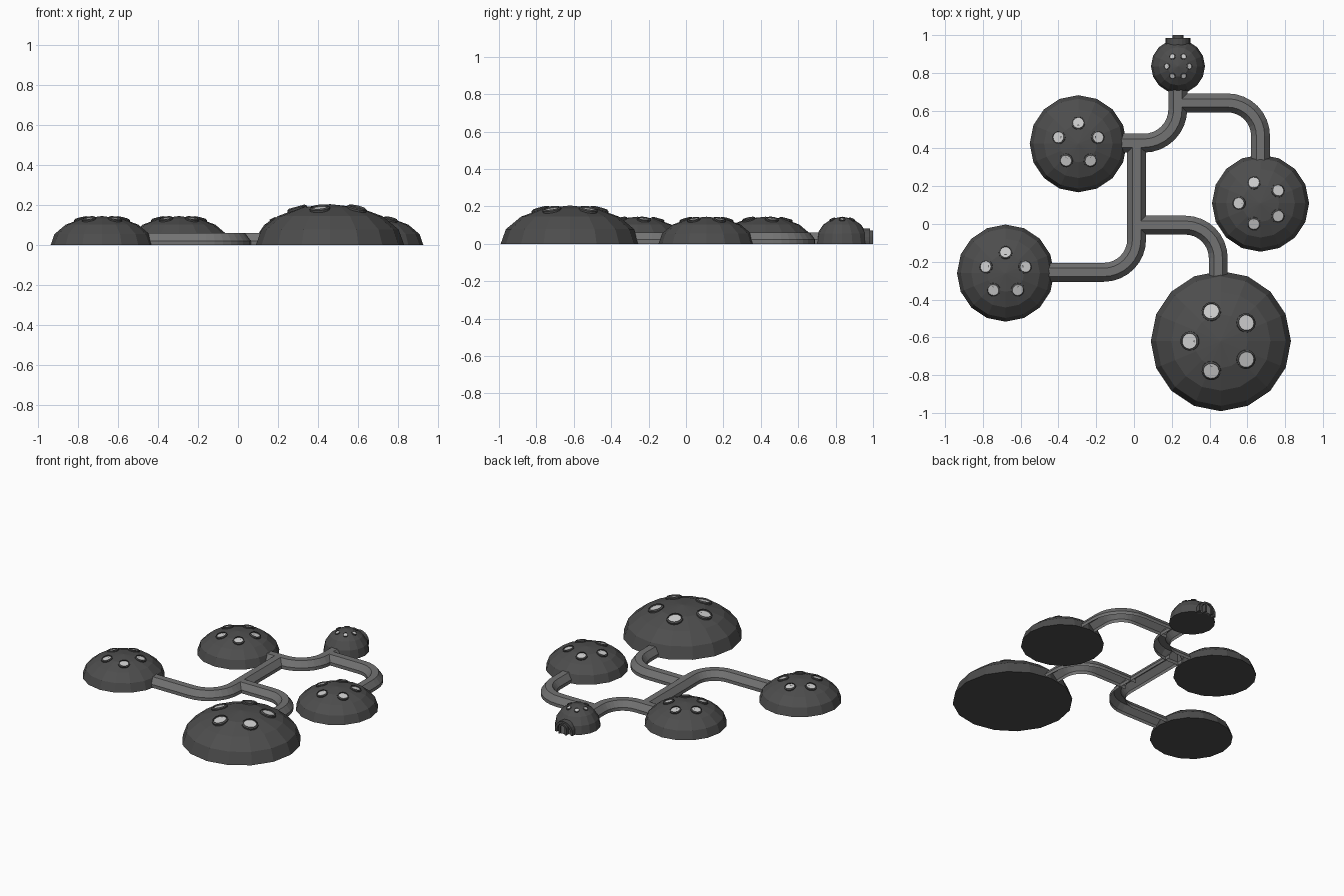
import bpy, bmesh
from math import pi, sin, cos, radians
from mathutils import Vector

if "Cube" in bpy.data.objects:
    bpy.data.objects.remove(bpy.data.objects["Cube"])


def material(name, v):
    m = bpy.data.materials.new(name)
    m.diffuse_color = (v, v, v, 1)
    m.use_nodes = True
    m.node_tree.nodes["Principled BSDF"].inputs["Base Color"].default_value = m.diffuse_color
    return m


DARK, GREY, PANE = material("dark", 0.075), material("grey", 0.17), material("pane", 0.6)


def make(name, verts, faces, mat):
    me = bpy.data.meshes.new(name)
    me.from_pydata(verts, [], faces)
    bm = bmesh.new()
    bm.from_mesh(me)
    bmesh.ops.recalc_face_normals(bm, faces=bm.faces)
    bm.to_mesh(me)
    bm.free()
    me.materials.append(mat)
    ob = bpy.data.objects.new(name, me)
    bpy.context.collection.objects.link(ob)
    return ob


def lathe(name, profile, n, mat, origin, axis, close_ring=False, cap=False):
    """Revolve (radius, height) points around an axis through origin."""
    q = Vector(axis).to_track_quat('Z', 'Y')
    o = Vector(origin)
    verts = [o + q @ Vector((r * cos(2 * pi * i / n), r * sin(2 * pi * i / n), h))
             for r, h in profile for i in range(n)]
    k = len(profile)
    faces = [(j * n + i, j * n + (i + 1) % n, (j + 1) % k * n + (i + 1) % n, (j + 1) % k * n + i)
             for j in range(k if close_ring else k - 1) for i in range(n)]
    if cap:
        faces.append(list(range(n)))
        if k > 1:
            faces.append(list(range((k - 1) * n, k * n)))
    return make(name, verts, faces, mat)


def dome(name, x, y, r, h, count, dist, wr, start):
    # squashed hemisphere shell with a closed floor
    prof = [(r * cos(a), h * sin(a)) for a in (radians(22.5 * i) for i in range(4))]
    prof.append((r * 0.004, h))
    lathe(name, prof, 16, DARK, (x, y, 0), (0, 0, 1), cap=True)
    # round windows: raised rim around a light pane
    for i in range(count):
        a = radians(start + 360 * i / count)
        z = h * (1 - (dist / r) ** 2) ** 0.5
        p = Vector((x + dist * cos(a), y + dist * sin(a), z))
        nrm = Vector((dist * cos(a) / r ** 2, dist * sin(a) / r ** 2, z / h ** 2)).normalized()
        t = wr * 0.22
        rim = [(wr, -wr * .4), (wr + t, -wr * .4), (wr + t, t * .3), (wr, t)]
        lathe(name + "_window_rim", rim, 14, DARK, p, nrm, close_ring=True)
        lathe(name + "_window_pane", [(wr, 0)], 14, PANE, p - nrm * t * .1, nrm, cap=True)


dome("upper_left_dome", -0.295, 0.425, 0.257, 0.145, 5, 0.11, 0.03, 90)
dome("lower_left_dome", -0.68, -0.26, 0.257, 0.145, 5, 0.11, 0.03, 90)
dome("right_dome", 0.67, 0.11, 0.257, 0.145, 5, 0.115, 0.03, 180)
dome("large_dome", 0.46, -0.62, 0.371, 0.205, 5, 0.165, 0.042, 180)
dome("entrance_dome", 0.233, 0.835, 0.143, 0.145, 6, 0.06, 0.014, 0)


def tunnel(name, start, corner, end, r=0.175):
    """Open-bottomed half-pipe with one rounded corner."""
    s, c, e = Vector(start), Vector(corner), Vector(end)
    d1, d2 = (c - s).normalized(), (e - c).normalized()
    ctr = c - d1 * r + d2 * r
    pts = [(s, d1)]
    for i in range(9):
        a = i * pi / 16
        pts.append((ctr - d2 * r * cos(a) + d1 * r * sin(a), d1 * cos(a) + d2 * sin(a)))
    pts.append((e, d2))
    sec = [(-.05, 0), (-.05, .022), (-.022, .06), (.022, .06), (.05, .022), (.05, 0)]
    n = len(sec)
    verts = [(p.x - d.y * u, p.y + d.x * u, z) for p, d in pts for u, z in sec]
    faces = [(j * n + i, j * n + i + 1, (j + 1) * n + i + 1, (j + 1) * n + i)
             for j in range(len(pts) - 1) for i in range(n - 1)]
    make(name, verts, faces, GREY)


tunnel("main_tunnel", (-0.47, -0.256), (0.014, -0.256), (0.014, 0.42))
tunnel("upper_tunnel", (-0.09, 0.428), (0.232, 0.428), (0.232, 0.73), 0.18)
tunnel("large_dome_tunnel", (0.02, -0.006), (0.446, -0.006), (0.446, -0.31))
tunnel("right_dome_tunnel", (0.235, 0.641), (0.67, 0.641), (0.67, 0.31))


def arch(name, x, y0, y1, ro, ri, base, mat):
    """Half-round arch (solid when ri is 0) standing on short straight sides."""
    def line(r):
        return [(r, 0)] + [(r * cos(pi * i / 10), base + r * sin(pi * i / 10)) for i in range(11)] + [(-r, 0)]
    sec = line(ro) + (line(ri)[::-1] if ri else [])
    n = len(sec)
    verts = [(x + u, y, z) for y in (y0, y1) for u, z in sec]
    faces = [(i, (i + 1) % n, n + (i + 1) % n, n + i) for i in range(n)]
    faces += [list(range(n)), list(range(n, 2 * n))]
    make(name, verts, faces, mat)


# entrance porch and door on the small dome
arch("door_frame", 0.233, 0.93, 0.985, 0.066, 0.05, 0.016, DARK)
arch("door_panel", 0.233, 0.93, 0.972, 0.051, 0, 0.016, GREY)
arch("door_hub", 0.233, 0.96, 1.0, 0.03, 0.018, 0.04, DARK)
arch("door_core", 0.233, 0.96, 0.99, 0.019, 0, 0.04, GREY)
